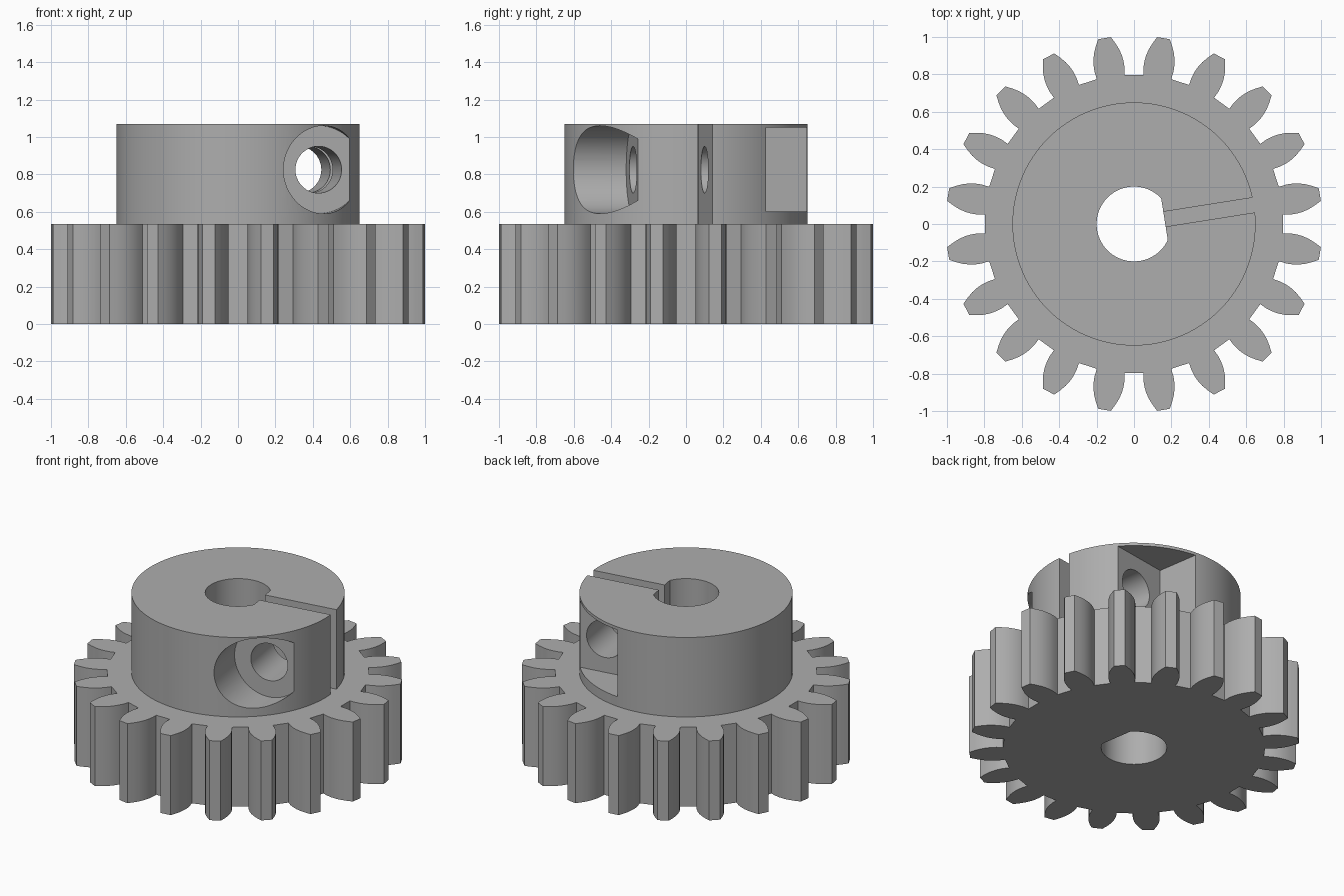
import bpy
import bmesh
import math
from mathutils import Matrix, Vector

if "Cube" in bpy.data.objects:
    bpy.data.objects.remove(bpy.data.objects["Cube"], do_unlink=True)

TEETH = 20
ROOT_R = 0.8
GEAR_TOP, HUB_TOP = 0.535, 1.07
HUB_R, BORE_R = 0.65, 0.2
SLOT_ANGLE = math.radians(9)
SCREW_U, SCREW_Z = 0.381, 0.825      # clamp screw position along the slot, and height
SEAT_V = 0.347                       # distance of screw and nut seats from the slot

steel = bpy.data.materials.new("plain grey")
steel.use_nodes = True
GREY = (0.42, 0.42, 0.42, 1)
steel.diffuse_color = GREY
steel.node_tree.nodes["Principled BSDF"].inputs["Base Color"].default_value = GREY

TURN = Matrix.Rotation(SLOT_ANGLE, 4, "Z")


def prism(name, points, low, high, matrix=Matrix()):
    """Extrude a closed outline along its local z."""
    bm = bmesh.new()
    face = bm.faces.new([bm.verts.new((x, y, low)) for x, y in points])
    made = bmesh.ops.extrude_face_region(bm, geom=[face])
    verts = [v for v in made["geom"] if isinstance(v, bmesh.types.BMVert)]
    bmesh.ops.translate(bm, verts=verts, vec=(0, 0, high - low))
    bmesh.ops.recalc_face_normals(bm, faces=bm.faces)
    bm.transform(matrix)
    mesh = bpy.data.meshes.new(name)
    bm.to_mesh(mesh)
    bm.free()
    mesh.materials.append(steel)
    obj = bpy.data.objects.new(name, mesh)
    bpy.context.collection.objects.link(obj)
    return obj


def circle(radius, count):
    return [(radius * math.cos(i * math.tau / count), radius * math.sin(i * math.tau / count))
            for i in range(count)]


def rect(x0, x1, y0, y1):
    return [(x0, y0), (x1, y0), (x1, y1), (x0, y1)]


def combine(target, other, operation):
    mod = target.modifiers.new(other.name, "BOOLEAN")
    mod.operation, mod.solver, mod.object = operation, "EXACT", other
    bpy.context.view_layer.objects.active = target
    bpy.ops.object.modifier_apply(modifier=mod.name)
    bpy.data.objects.remove(other, do_unlink=True)


# Gear outline: one tooth flank, mirrored and repeated
flank = [(0.796, 0.075), (0.835, 0.081), (0.868, 0.081), (0.9, 0.077),
         (0.935, 0.068), (0.97, 0.053), (1.006, 0.034)]
tooth = [(r, -w) for r, w in flank] + [(r, w) for r, w in reversed(flank)]
outline = []
for i in range(TEETH):
    spin = Matrix.Rotation((i + 0.5) * math.tau / TEETH, 2)
    outline += [tuple(spin @ Vector(p)) for p in tooth]
gear = prism("clamping_gear", outline, 0, GEAR_TOP)

# Hub, reaching down into the gear body
hub = prism("hub", circle(HUB_R, 128), GEAR_TOP - 0.2, HUB_TOP)

# Clamp slot
combine(hub, prism("slot", rect(0, 1, -0.04, 0.04), GEAR_TOP, 1.3, TURN), "DIFFERENCE")

# Screw hole, round screw seat at the front and square nut pocket at the back
across = (TURN @ Matrix.Translation((SCREW_U, 0, SCREW_Z))
          @ Matrix.Rotation(math.radians(90), 4, "X"))
for cutter in (
        prism("screw_hole", circle(0.125, 48), -0.5, 0.5, across),
        prism("screw_seat", circle(0.235, 64), SEAT_V, 1, across),
        prism("nut_pocket", rect(-0.225, 0.5, -0.225, 0.225), -1, -SEAT_V, across)):
    combine(hub, cutter, "DIFFERENCE")

combine(gear, hub, "UNION")

# Shaft bore with one flat side
half = math.acos(0.165 / BORE_R)
steps = 56
bore = []
for i in range(steps + 1):
    a = half + (math.tau - 2 * half) * i / steps
    bore.append((BORE_R * math.cos(a), BORE_R * math.sin(a)))
combine(gear, prism("bore", bore, -0.2, 1.3, TURN), "DIFFERENCE")

# Smooth curved walls, crisp edges
bpy.ops.object.select_all(action="DESELECT")
gear.select_set(True)
bpy.context.view_layer.objects.active = gear
bpy.ops.object.shade_smooth_by_angle(angle=math.radians(25))
